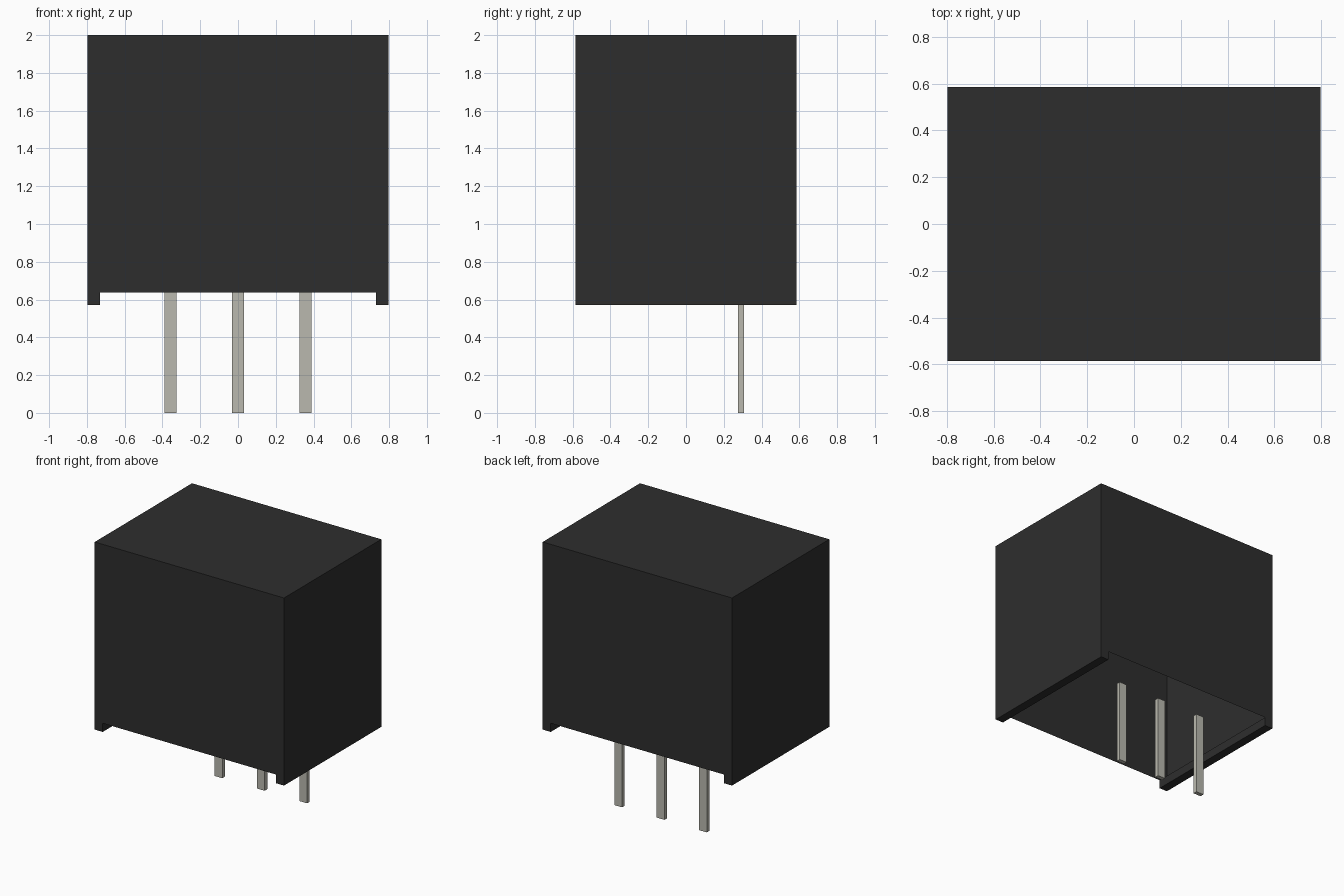
import bpy
import bmesh

cube = bpy.data.objects.get("Cube")
if cube:
    bpy.data.objects.remove(cube, do_unlink=True)


def make_material(name, rgb, roughness, metallic=0.0):
    mat = bpy.data.materials.new(name)
    mat.use_nodes = True
    colour = (*rgb, 1.0)
    mat.diffuse_color = colour
    bsdf = mat.node_tree.nodes["Principled BSDF"]
    bsdf.inputs["Base Color"].default_value = colour
    bsdf.inputs["Roughness"].default_value = roughness
    bsdf.inputs["Metallic"].default_value = metallic
    return mat


def make_object(name, bm, mat):
    mesh = bpy.data.meshes.new(name)
    bm.to_mesh(mesh)
    bm.free()
    mesh.materials.append(mat)
    obj = bpy.data.objects.new(name, mesh)
    bpy.context.collection.objects.link(obj)
    return obj


black = make_material("black plastic", (0.027, 0.027, 0.027), 0.6)
metal = make_material("tinned metal", (0.49, 0.485, 0.425), 0.5)

# Overall dimensions
HX, HY, TOP = 0.797, 0.585, 2.0
FOOT_Z, BASE_Z, FOOT_W = 0.572, 0.638, 0.067

# Housing: front profile, counter-clockwise from the front, swept along y.
# The underside between the two foot rails is open.
inner = HX - FOOT_W
profile = [(inner, BASE_Z), (inner, FOOT_Z), (HX, FOOT_Z), (HX, TOP),
           (-HX, TOP), (-HX, FOOT_Z), (-inner, FOOT_Z), (-inner, BASE_Z)]
bm = bmesh.new()
front = [bm.verts.new((x, -HY, z)) for x, z in profile]
back = [bm.verts.new((x, HY, z)) for x, z in profile]
bm.faces.new(front)
bm.faces.new(back[::-1])
for i in range(len(profile) - 1):
    bm.faces.new((front[i], back[i], back[i + 1], front[i + 1]))
make_object("housing", bm, black)

# Three flat pins in a row near the back
PIN_W, PIN_T, PIN_Y, PITCH = 0.065, 0.032, 0.29, 0.357
for label, x in (("right", -PITCH), ("middle", 0.0), ("left", PITCH)):
    bm = bmesh.new()
    bmesh.ops.create_cube(bm, size=1.0)
    bmesh.ops.scale(bm, vec=(PIN_W, PIN_T, BASE_Z), verts=bm.verts)
    bmesh.ops.translate(bm, vec=(x, PIN_Y, BASE_Z / 2), verts=bm.verts)
    make_object(label + "_pin", bm, metal)
